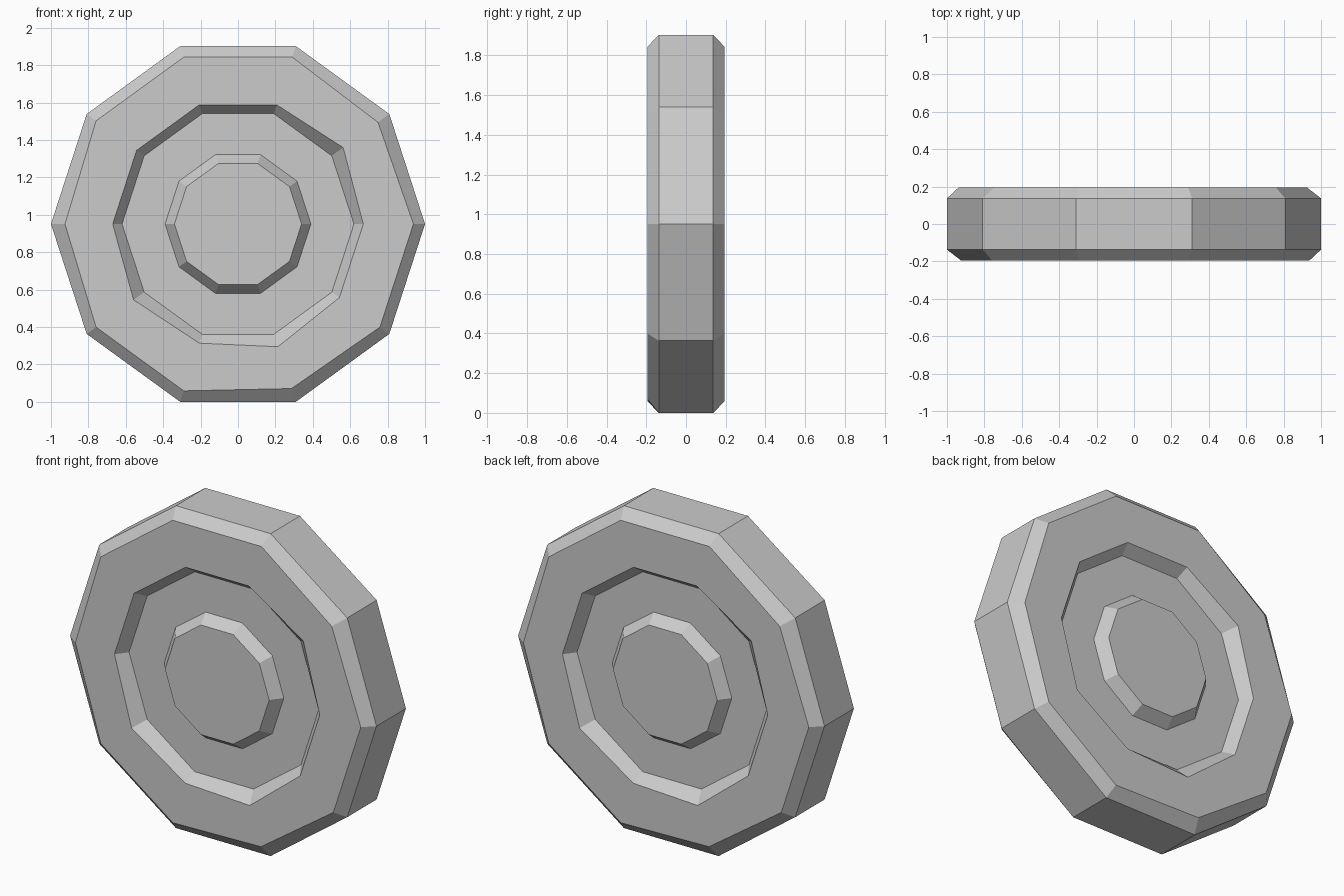
import bpy, bmesh, math
from mathutils import Vector

if "Cube" in bpy.data.objects:
    bpy.data.objects.remove(bpy.data.objects["Cube"], do_unlink=True)

SIDES = 10
CENTRE_Z = math.sin(math.radians(72))

# Half profile from tread to hub: radius, distance from mid-plane, uneven corners
PROFILE = [
    (1.0, 0.137, {}),
    (0.938, 0.195, {1: 0.925, 5: 0.925, 8: 0.925}),
    (0.67, 0.195, {1: 0.695, 6: 0.69, 8: 0.69}),
    (0.62, 0.13, {}),
    (0.39, 0.13, {}),
    (0.34, 0.195, {}),
]


def make_ring(bm, radius, depth, uneven, side):
    """One ten-sided loop; side is 1 for the front and -1 for the back."""
    ring = []
    for i in range(SIDES):
        a = math.tau * i / SIDES
        r = uneven.get(i, radius)
        ring.append(bm.verts.new(Vector((side * r * math.cos(a), -side * depth,
                                         CENTRE_Z + r * math.sin(a)))))
    return ring


def bridge(bm, a, b):
    for i in range(SIDES):
        j = (i + 1) % SIDES
        bm.faces.new((a[i], a[j], b[j], b[i]))


bm = bmesh.new()
treads = []

# Bevelled side wall, sunken channel and raised hub on each side
for side in (1, -1):
    rings = [make_ring(bm, *row, side) for row in PROFILE]
    for outer, inner in zip(rings, rings[1:]):
        bridge(bm, outer, inner)
    bm.faces.new(rings[-1])
    treads.append(rings[0])

# Tread band joins the front loop to the turned back loop
front, back = treads
bridge(bm, front, [back[(SIDES // 2 - i) % SIDES] for i in range(SIDES)])
bmesh.ops.recalc_face_normals(bm, faces=bm.faces)

mesh = bpy.data.meshes.new("wheel")
bm.to_mesh(mesh)
bm.free()
wheel = bpy.data.objects.new("wheel", mesh)
bpy.context.scene.collection.objects.link(wheel)

# Plain grey
grey = bpy.data.materials.new("light grey")
grey.use_nodes = True
colour = (0.6, 0.6, 0.6, 1)
grey.diffuse_color = colour
grey.node_tree.nodes["Principled BSDF"].inputs["Base Color"].default_value = colour
mesh.materials.append(grey)
